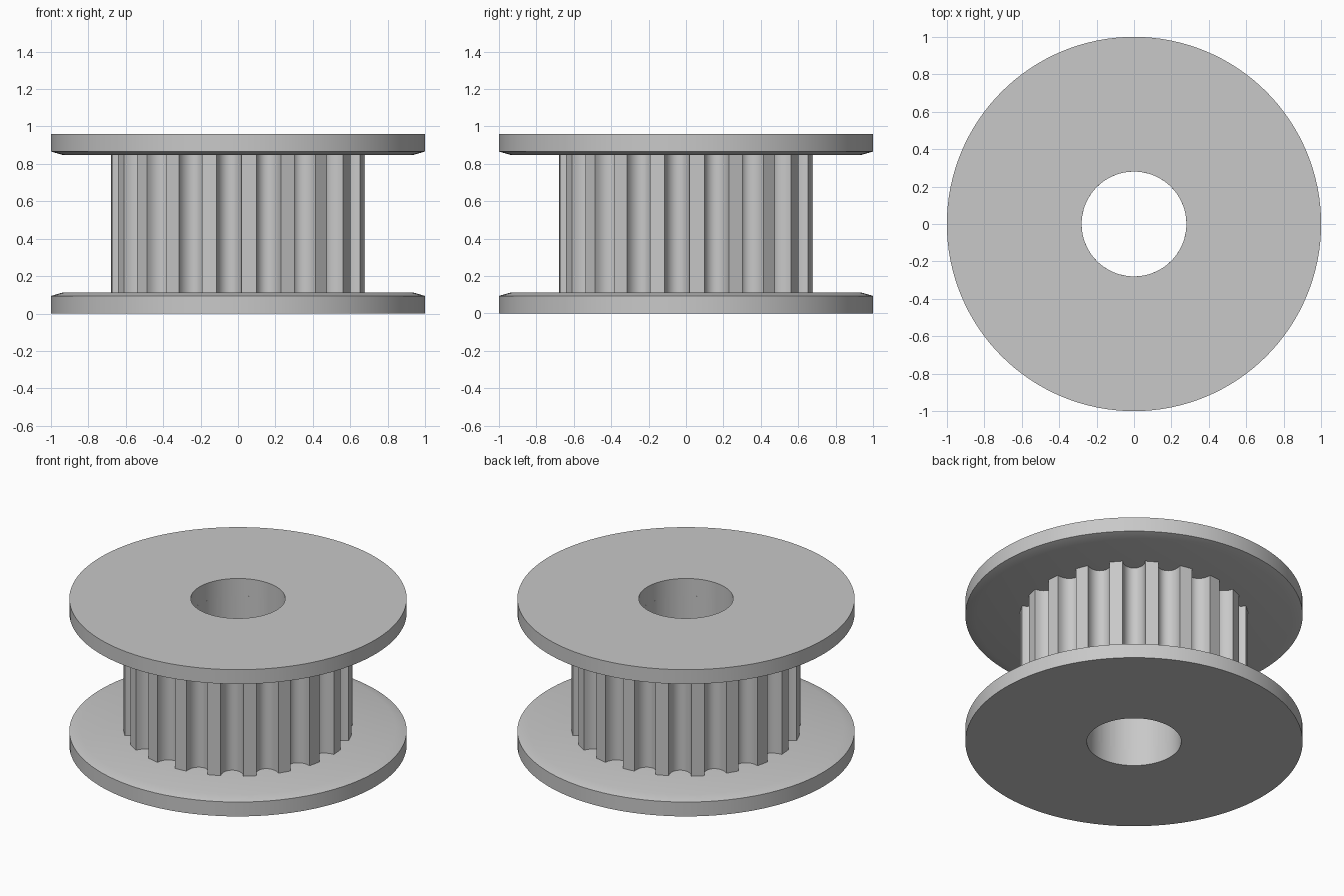
import bpy, bmesh, math

cube = bpy.data.objects.get("Cube")
if cube:
    bpy.data.objects.remove(cube, do_unlink=True)

BORE, RIM, TOOTH_R = 0.28, 1.0, 0.68
HEIGHT, FLANGE = 0.96, 0.113
TEETH, STEPS = 20, 10
GROOVE_HALF, GROOVE_DEPTH, GROOVE_TURN = 0.067, 0.083, -0.07

steel = bpy.data.materials.new("grey_metal")
steel.use_nodes = True
grey = (0.58, 0.58, 0.58, 1)
steel.diffuse_color = grey
steel.node_tree.nodes["Principled BSDF"].inputs["Base Color"].default_value = grey


def ring_solid(name, sections):
    """Join closed cross-sections, placed around the axis, into a ring."""
    bm = bmesh.new()
    rows = []
    for angle, profile in sections:
        c, s = math.cos(angle), math.sin(angle)
        rows.append([bm.verts.new((r * c, r * s, z)) for r, z in profile])
    for i, row in enumerate(rows):
        nxt = rows[(i + 1) % len(rows)]
        for j in range(len(row)):
            k = (j + 1) % len(row)
            bm.faces.new((row[j], nxt[j], nxt[k], row[k]))
    bmesh.ops.recalc_face_normals(bm, faces=bm.faces)
    mesh = bpy.data.meshes.new(name)
    bm.to_mesh(mesh)
    bm.free()
    mesh.materials.append(steel)
    obj = bpy.data.objects.new(name, mesh)
    bpy.context.collection.objects.link(obj)
    bpy.ops.object.select_all(action="DESELECT")
    obj.select_set(True)
    bpy.context.view_layer.objects.active = obj
    bpy.ops.object.shade_smooth_by_angle(angle=math.radians(30))
    return obj


# Flanges: flat outside, shallow bevel on the side facing the belt
flange_profile = [(BORE, 0), (RIM, 0), (RIM, 0.094), (0.935, FLANGE), (BORE, FLANGE)]
segments = 128
for name, flip in (("bottom_flange", False), ("top_flange", True)):
    profile = [(r, HEIGHT - z if flip else z) for r, z in flange_profile]
    ring_solid(name, [(math.tau * i / segments, profile) for i in range(segments)])

# Toothed hub: rounded grooves between flat lands
hub = []
for tooth in range(TEETH):
    centre = GROOVE_TURN + math.tau * tooth / TEETH
    for step in range(STEPS + 1):
        t = math.pi * step / STEPS
        across = -GROOVE_HALF * math.cos(t)
        out = math.sqrt(TOOTH_R ** 2 - GROOVE_HALF ** 2) - GROOVE_DEPTH * math.sin(t)
        radius = math.hypot(across, out)
        low, high = FLANGE, HEIGHT - FLANGE
        hub.append((centre + math.atan2(across, out),
                    [(BORE, low), (radius, low), (radius, high), (BORE, high)]))
ring_solid("toothed_hub", hub)
